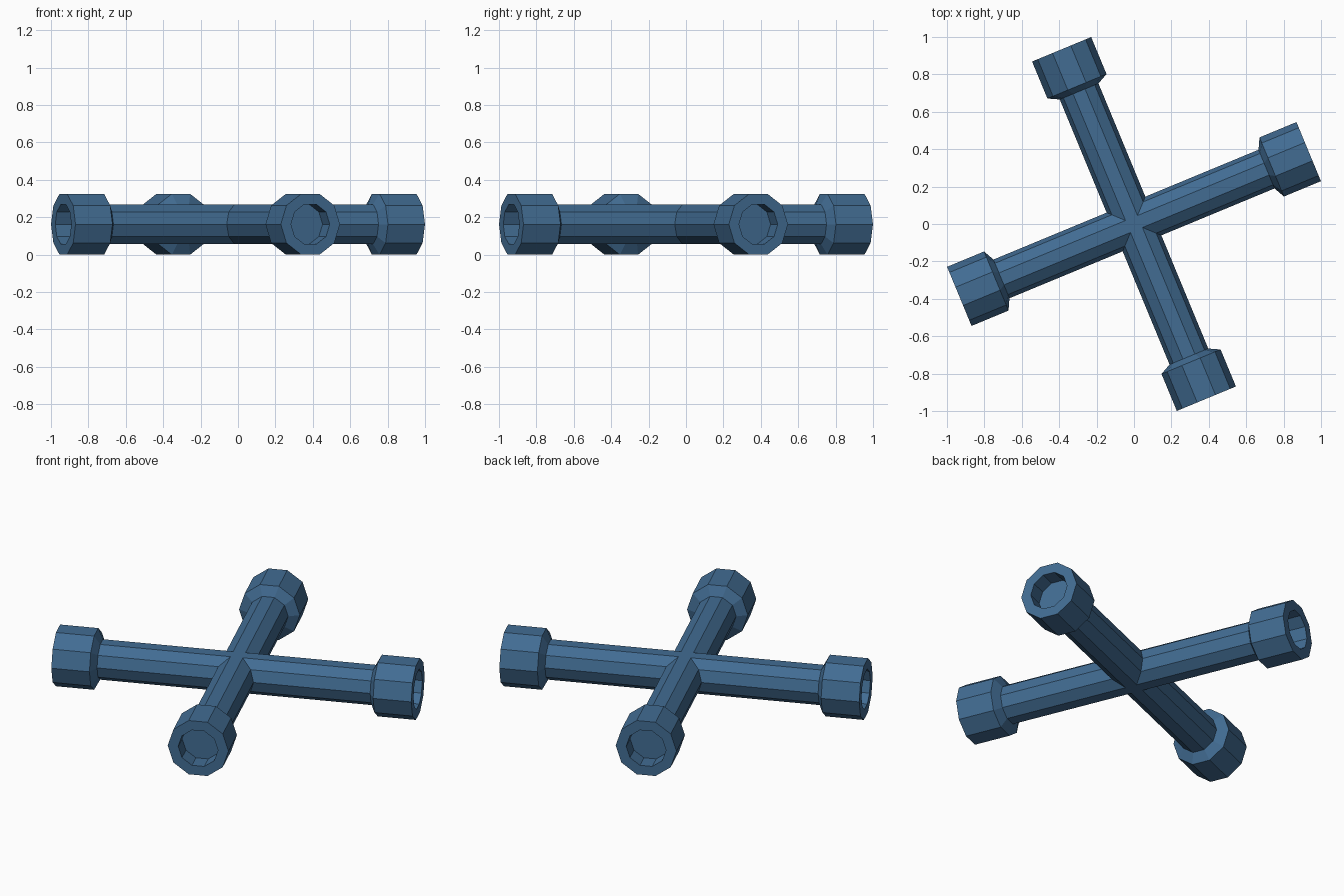
import bpy, bmesh, math
from mathutils import Matrix, Vector

if "Cube" in bpy.data.objects:
    bpy.data.objects.remove(bpy.data.objects["Cube"])

SIDES = 10
R_SOCKET = 0.171
Z_MID = R_SOCKET * math.cos(math.pi / SIDES)

steel = bpy.data.materials.new("blue steel")
steel.diffuse_color = (0.054, 0.15, 0.29, 1)
steel.use_nodes = True
steel.node_tree.nodes["Principled BSDF"].inputs["Base Color"].default_value = steel.diffuse_color

# (distance along arm, radius): shaft, shoulder, socket, rim, recess wall
PROFILE = [(-0.3, 0.112), (0.767, 0.112), (0.797, R_SOCKET), (1.011, R_SOCKET),
           (1.011, 0.112), (0.911, 0.112)]


def add_arm(bm):
    """One ten-sided arm along +x, cut to a wedge so four arms meet cleanly."""
    rings = []
    for d, r in PROFILE:
        rings.append([bm.verts.new((d, r * math.cos(a), r * math.sin(a)))
                      for a in (2 * math.pi * i / SIDES for i in range(SIDES))])
    for a, b in zip(rings, rings[1:]):
        for i in range(SIDES):
            j = (i + 1) % SIDES
            bm.faces.new((a[i], a[j], b[j], b[i]))
    bm.faces.new(rings[-1])  # recess floor
    for s in (1, -1):  # mitre at the hub
        bmesh.ops.bisect_plane(bm, geom=bm.verts[:] + bm.edges[:] + bm.faces[:],
                               plane_co=(0, 0, 0), plane_no=Vector((1, s, 0)).normalized(),
                               clear_inner=True, dist=1e-5)


# Four arms turned around the hub
bm = bmesh.new()
add_arm(bm)
arm = bm.verts[:] + bm.edges[:] + bm.faces[:]
for k in (1, 2, 3):
    copy = bmesh.ops.duplicate(bm, geom=arm)["geom"]
    bmesh.ops.rotate(bm, verts=[g for g in copy if isinstance(g, bmesh.types.BMVert)],
                     cent=(0, 0, 0), matrix=Matrix.Rotation(k * math.pi / 2, 3, 'Z'))
bmesh.ops.remove_doubles(bm, verts=bm.verts[:], dist=1e-4)
bmesh.ops.recalc_face_normals(bm, faces=bm.faces[:])
bm.transform(Matrix.Translation((0, 0, Z_MID)) @ Matrix.Rotation(math.radians(22.5), 4, 'Z'))

mesh = bpy.data.meshes.new("cross_wrench")
bm.to_mesh(mesh)
bm.free()
mesh.materials.append(steel)
bpy.context.collection.objects.link(bpy.data.objects.new("cross_wrench", mesh))
